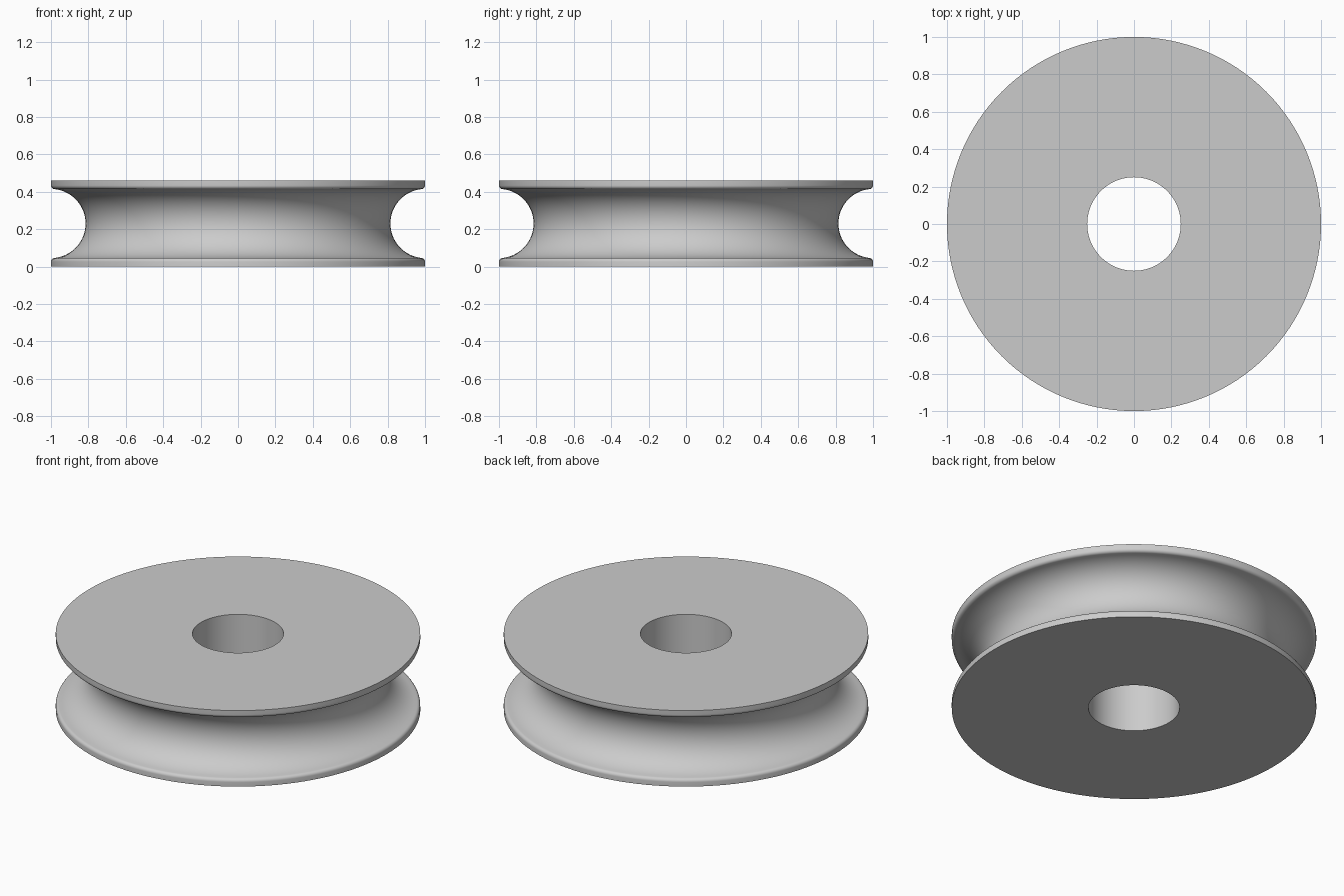
import bpy, bmesh
from math import pi, sin, cos, atan2, sqrt

cube = bpy.data.objects.get("Cube")
if cube:
    bpy.data.objects.remove(cube, do_unlink=True)

HEIGHT = 0.46
RADIUS = 1.0
BORE = 0.25
GROOVE = 0.185
FILLET = 0.02
SEGMENTS = 128
MID = HEIGHT / 2


def arc(cx, cz, r, a0, a1, n):
    """Points along an arc in the x-z plane."""
    angles = [a0 + (a1 - a0) * i / n for i in range(n + 1)]
    return [(cx + r * cos(a), cz + r * sin(a)) for a in angles]


# Rim fillet is tangent to the rim wall and to the round groove
drop = sqrt(GROOVE ** 2 + 2 * GROOVE * FILLET)
tangent = atan2(drop, FILLET)
lower_fillet = arc(RADIUS - FILLET, MID - drop, FILLET, 0, tangent, 6)
groove = arc(RADIUS, MID, GROOVE, pi + tangent, pi - tangent, 32)
upper_fillet = [(x, HEIGHT - z) for x, z in reversed(lower_fillet)]

# Closed cross-section of the wheel
profile = [(BORE, 0), (RADIUS, 0)] + lower_fillet + groove[1:-1]
profile += upper_fillet + [(RADIUS, HEIGHT), (BORE, HEIGHT)]

# Revolve the section around the axle
bm = bmesh.new()
verts = [bm.verts.new((x, 0, z)) for x, z in profile]
edges = [bm.edges.new((a, b)) for a, b in zip(verts, verts[1:] + verts[:1])]
bmesh.ops.spin(bm, geom=verts + edges, cent=(0, 0, 0), axis=(0, 0, 1),
               angle=2 * pi, steps=SEGMENTS, use_merge=True)
bmesh.ops.remove_doubles(bm, verts=bm.verts[:], dist=0.0001)
bmesh.ops.recalc_face_normals(bm, faces=bm.faces[:])
mesh = bpy.data.meshes.new("pulley_wheel")
bm.to_mesh(mesh)
bm.free()

pulley = bpy.data.objects.new("pulley_wheel", mesh)
bpy.context.collection.objects.link(pulley)

# Plain grey material
grey = bpy.data.materials.new("light_grey")
grey.use_nodes = True
color = (0.6, 0.6, 0.6, 1)
grey.diffuse_color = color
grey.node_tree.nodes["Principled BSDF"].inputs["Base Color"].default_value = color
mesh.materials.append(grey)

# Smooth walls with sharp flange edges
bpy.ops.object.select_all(action="DESELECT")
pulley.select_set(True)
bpy.context.view_layer.objects.active = pulley
bpy.ops.object.shade_smooth_by_angle(angle=pi / 6)
